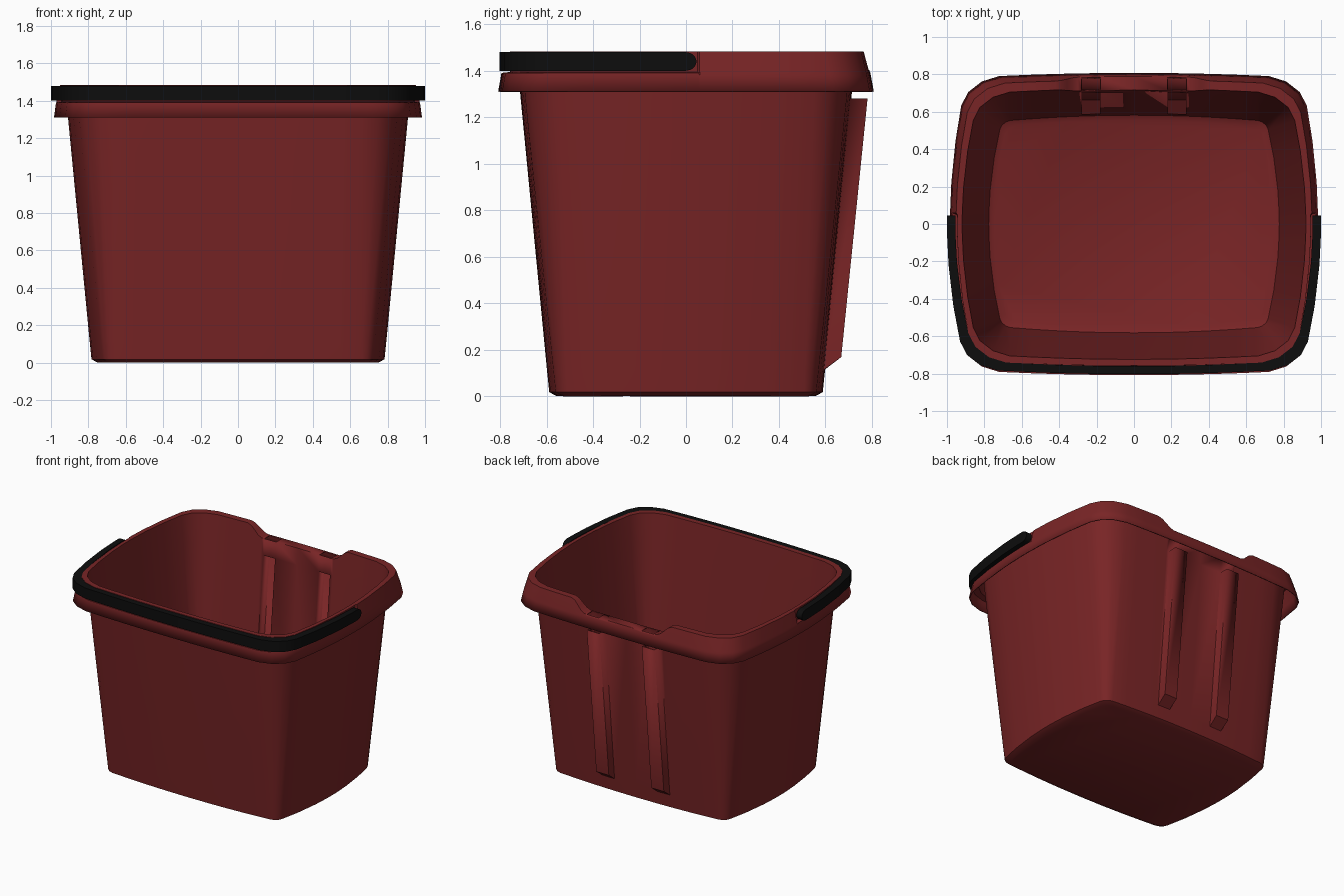
import bpy, bmesh, math

if "Cube" in bpy.data.objects:
    bpy.data.objects.remove(bpy.data.objects["Cube"])

def material(name, rgb):
    m = bpy.data.materials.new(name)
    m.diffuse_color = (*rgb, 1)
    m.use_nodes = True
    m.node_tree.nodes["Principled BSDF"].inputs["Base Color"].default_value = m.diffuse_color
    return m

RED = material("dark red plastic", (0.19, 0.018, 0.019))
BLACK = material("black plastic", (0.004, 0.004, 0.004))
RIB_IN, RIB_OUT = 0.18, 0.28
BACK_XS = [0.55, 0.42, 0.39, 0.36, 0.33, 0.30, RIB_OUT, RIB_IN, 0]

def outline(a, b, da, db, rx, ry):
    """Bulged rectangle with softened corners, counter-clockwise from (a, 0)."""
    xc, yc = a - da - rx, b - db - ry
    q = [(a - da * (y / yc) ** 2, y) for y in (0, 0.05, 0.06, 0.35 * yc, 0.7 * yc)]
    for i in range(4):
        u, t = i / 3, math.radians(30 * i)
        cx = 0.75 * math.cos(t) + 0.25 * (1 - u)
        cy = 0.75 * math.sin(t) + 0.25 * u
        q.append((xc + rx * cx, yc + ry * cy))
    q += [(x, b - db * (x / xc) ** 2) for x in BACK_XS]
    return (q + [(-x, y) for x, y in reversed(q[:-1])]
            + [(-x, -y) for x, y in q[1:]]
            + [(x, -y) for x, y in reversed(q[1:-1])])

def finish(bm, name, mat, angle):
    bmesh.ops.recalc_face_normals(bm, faces=bm.faces)
    me = bpy.data.meshes.new(name)
    bm.to_mesh(me)
    bm.free()
    me.materials.append(mat)
    ob = bpy.data.objects.new(name, me)
    bpy.context.collection.objects.link(ob)
    bpy.ops.object.select_all(action='DESELECT')
    bpy.context.view_layer.objects.active = ob
    ob.select_set(True)
    bpy.ops.object.shade_smooth_by_angle(angle=math.radians(angle))
    return ob

def notch_drop(x, y):
    """How far the rim dips in the pouring notch at the back."""
    if y < 0.3:
        return 0
    t = min(max((0.42 - abs(x)) / 0.12, 0), 1)
    return 0.08 * t * t * (3 - 2 * t)

# Bucket: wall rows, then shelf, lip with handle recess at the front
def wall(z):
    k = (z - 0.02) / 1.29
    return z, outline(0.78 + 0.125 * k, 0.585 + 0.125 * k, 0.06, 0.028 - 0.008 * k,
                      0.06 + 0.12 * k, 0.05 + 0.09 * k)

def lip(a, b):
    return outline(a, b, 0.06, 0.017, 0.2, 0.155)

rows = [(0.004, outline(0.75, 0.555, 0.06, 0.028, 0.06, 0.05))]
rows += [wall(z) for z in (0.02, 0.115, 1.28, 1.48)]
TOP = len(rows) - 1
grid = [[(x, y, z) for x, y in o] for z, o in rows]

# the wall top follows the notch
grid[TOP] = [(x, y - 0.097 * notch_drop(x, y), z - notch_drop(x, y)) for x, y, z in grid[TOP]]
for back, front in (((0.949, 0.768, 1.48), (0.943, 0.755, 1.48)),
                    ((0.968, 0.789, 1.39), (0.943, 0.755, 1.392)),
                    ((0.970, 0.791, 1.38), (0.970, 0.791, 1.388)),
                    ((0.980, 0.804, 1.31), (0.980, 0.804, 1.31))):
    row = []
    for p, f in zip(lip(*back[:2]), lip(*front[:2])):
        if p[1] < 0.055:
            row.append((*f, front[2]))
        else:
            d = notch_drop(*p) if back[2] > 1.4 else 0
            row.append((p[0], p[1] + 0.22 * d, back[2] - d))
    grid.append(row)

bm = bmesh.new()
vs = [[bm.verts.new(p) for p in row] for row in grid]
n = len(vs[0])
bm.faces.new(list(reversed(vs[0])))
for r in range(len(vs) - 1):
    for i in range(n):
        j = (i + 1) % n
        p, q = grid[r][i], grid[r][j]
        in_rib = p[1] > 0.3 and RIB_IN < abs(p[0] + q[0]) / 2 < RIB_OUT
        if in_rib and r == TOP:
            continue                      # slot through the shelf
        if in_rib and r == 2:             # hollow rib pressed out of the back wall
            lo = [bm.verts.new((v[0], 0.665, 0.17)) for v in (p, q)]
            hi = [bm.verts.new((v[0], 0.778, 1.28)) for v in (p, q)]
            a, b, c, d = vs[2][i], vs[2][j], vs[3][j], vs[3][i]
            for f in ((a, b, lo[1], lo[0]), (lo[0], lo[1], hi[1], hi[0]),
                      (a, lo[0], hi[0], d), (b, c, hi[1], lo[1])):
                bm.faces.new(f)
            continue
        bm.faces.new((vs[r][i], vs[r][j], vs[r + 1][j], vs[r + 1][i]))
bucket = finish(bm, "bucket", RED, 35)
sol = bucket.modifiers.new("wall thickness", 'SOLIDIFY')
sol.thickness = 0.008
sol.offset = 0

# Handle: flat band folded down around the front, with rounded ends
def half(a, b):
    o = outline(a, b, 0.07, 0.02, 0.2, 0.155)
    s = n // 2
    return o[s:] + o[:1]

stations = [(o, i, 0.04) for o, i in zip(half(1.0, 0.803), half(0.955, 0.76))]
for deg in (25, 45, 65, 85):
    t = math.radians(deg)
    y, h = 0.045 * math.sin(t), 0.04 * math.cos(t)
    stations.insert(0, ((-1.0, y), (-0.955, y), h))
    stations.append(((1.0, y), (0.955, y), h))
bm = bmesh.new()
rings = [[bm.verts.new((*p, 1.44 + s)) for p, s in ((o, -h), (o, h), (i, h), (i, -h))]
         for o, i, h in stations]
for A, B in zip(rings, rings[1:]):
    for k in range(4):
        m = (k + 1) % 4
        bm.faces.new((A[k], A[m], B[m], B[k]))
bm.faces.new(rings[0])
bm.faces.new(list(reversed(rings[-1])))
finish(bm, "handle", BLACK, 35)
